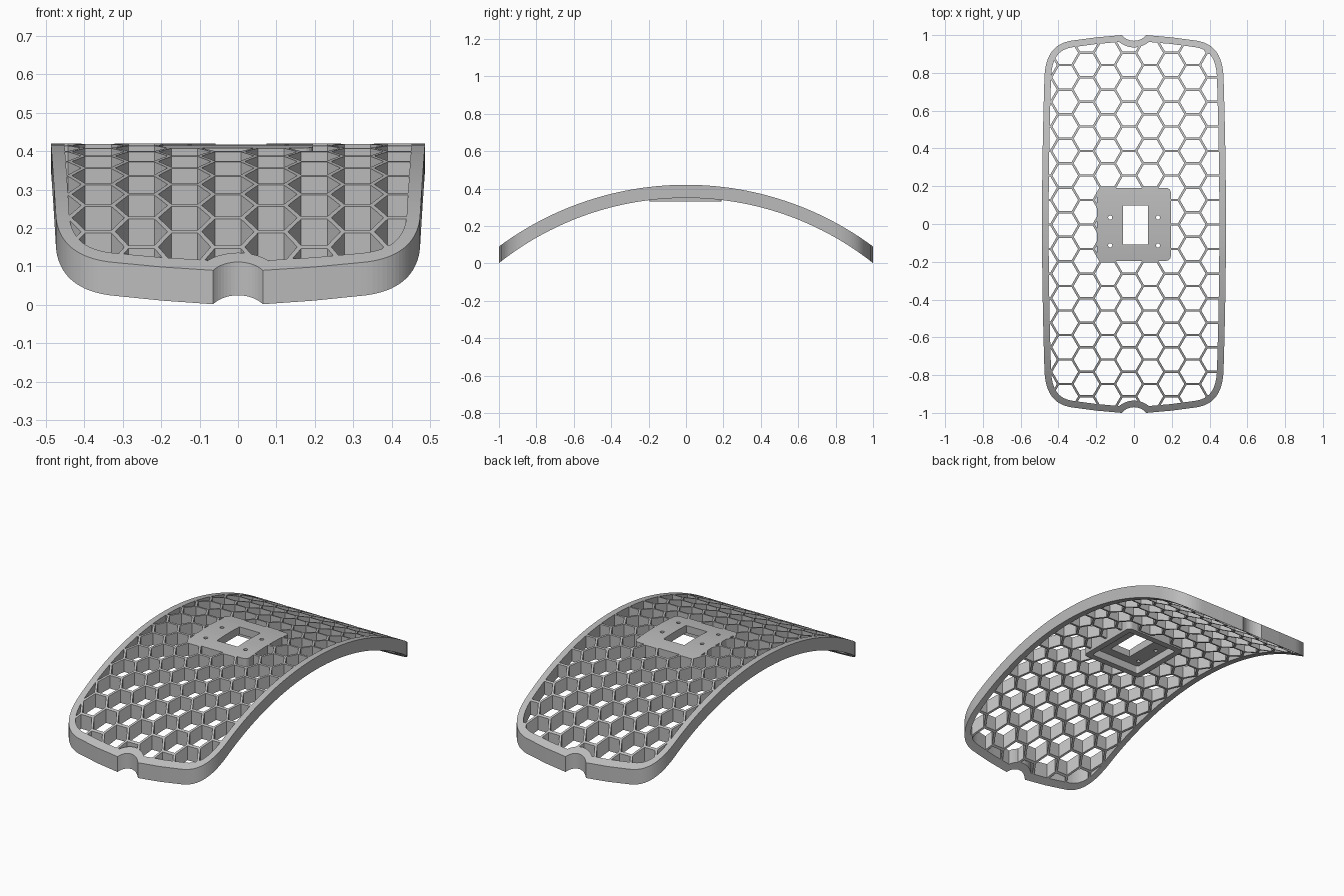
import bpy, bmesh, math
from mathutils import Vector
from mathutils.geometry import interpolate_bezier

cube = bpy.data.objects.get("Cube")
if cube:
    bpy.data.objects.remove(cube)

OUTER_R, INNER_R, CENTRE_Z = 1.68, 1.61, -1.26
RIM = 0.035
PITCH, CELL_R = 0.075, 0.068

grey = bpy.data.materials.new("plain grey")
grey.use_nodes = True
grey.diffuse_color = (0.5, 0.5, 0.5, 1)
grey.node_tree.nodes["Principled BSDF"].inputs["Base Color"].default_value = (0.5, 0.5, 0.5, 1)


def extruded(name, polygons, direction):
    """Extrude closed 3D polygons along a direction into one object."""
    bm = bmesh.new()
    for poly in polygons:
        face = bm.faces.new([bm.verts.new(p) for p in poly])
        new = bmesh.ops.extrude_face_region(bm, geom=[face])["geom"]
        bmesh.ops.translate(bm, vec=direction, verts=[g for g in new if isinstance(g, bmesh.types.BMVert)])
    bmesh.ops.recalc_face_normals(bm, faces=bm.faces)
    mesh = bpy.data.meshes.new(name)
    bm.to_mesh(mesh)
    bm.free()
    obj = bpy.data.objects.new(name, mesh)
    bpy.context.scene.collection.objects.link(obj)
    return obj


def prism(name, outlines, z0=-0.2, z1=0.7):
    return extruded(name, [[(x, y, z0) for x, y in o] for o in outlines], (0, 0, z1 - z0))


def combine(target, cutter, operation):
    """Apply a boolean and discard the cutter."""
    mod = target.modifiers.new("cut", "BOOLEAN")
    mod.operation, mod.object, mod.solver = operation, cutter, "EXACT"
    graph = bpy.context.evaluated_depsgraph_get()
    mesh = bpy.data.meshes.new_from_object(target.evaluated_get(graph))
    target.modifiers.clear()
    target.data = mesh
    bpy.data.objects.remove(cutter)


def ring(cx, cy, r, n, start=0.0, sweep=math.tau):
    return [(cx + r * math.cos(start + sweep * i / n), cy + r * math.sin(start + sweep * i / n)) for i in range(n)]


def rounded_rect(cx, cy, hx, hy, r):
    points = []
    for i, (sx, sy) in enumerate([(1, 1), (-1, 1), (-1, -1), (1, -1)]):
        points += ring(cx + sx * (hx - r), cy + sy * (hy - r), r, 6, i * math.pi / 2, math.pi / 2 * 1.2)[:6]
    return points


def arc(radius, n=80, half=1.1):
    """Points along the arch, in the yz plane."""
    a = math.asin(half / radius)
    return [(-0.7, radius * math.sin(t), CENTRE_Z + radius * math.cos(t))
            for t in (-a + 2 * a * i / n for i in range(n + 1))]


def inset(points, d):
    """Offset a clockwise outline inwards."""
    result = []
    for i, p in enumerate(points):
        a = (Vector(p) - Vector(points[i - 1])).normalized()
        b = (Vector(points[(i + 1) % len(points)]) - Vector(p)).normalized()
        n = Vector((a.y + b.y, -a.x - b.x)).normalized()
        result.append(tuple(Vector(p) + n * d / max(0.5, n.dot(Vector((a.y, -a.x))))))
    return result


# Plan outline: notch, end edge, corner and side, mirrored to four quarters
def bezier(*pts, n):
    return [(p.x, p.y) for p in interpolate_bezier(*[Vector(p) for p in pts], n)]


sweep = math.asin(0.065 / 0.085)
quarter = ring(0, 1.055, 0.085, 8, -math.pi / 2, sweep) + [(0.065, 1.0), (0.2, 0.988)]
quarter += bezier((0.32, 0.972), (0.42, 0.96), (0.468, 0.90), (0.474, 0.78), n=20)
quarter += bezier((0.474, 0.78), (0.481, 0.55), (0.487, 0.3), (0.487, 0), n=10)[1:]
right = quarter + [(x, -y) for x, y in quarter[-2::-1]]
outline = right + [(-x, y) for x, y in right[-2:0:-1]]

# Inset with a positive offset must shrink the outline
inner = inset(outline, RIM)
if max(p[0] for p in inner) > max(p[0] for p in outline):
    inner = inset(outline, -RIM)

# Hexagonal openings, trimmed by the inside of the rim
cells = []
for col in range(-5, 5):
    x = 0.086 + 1.5 * PITCH * col
    shift = (col % 2) * 0.5
    for row in range(-9, 9):
        y = -0.003 + math.sqrt(3) * PITCH * (row + shift)
        cells.append(ring(x, y, CELL_R, 6))
openings = prism("openings", cells)
combine(openings, prism("inside_rim", [inner], -0.3, 0.8), "INTERSECT")

# Arched body with rim and honeycomb
body = extruded("arched_honeycomb_frame", [arc(OUTER_R) + arc(INNER_R)[::-1]], (1.4, 0, 0))
combine(body, prism("outline", [outline]), "INTERSECT")
combine(body, openings, "DIFFERENCE")

# Mounting plate, open below, with a window and four screw holes
footprint = rounded_rect(0, -0.002, 0.195, 0.193, 0.025)
combine(body, prism("plate_space", [footprint]), "DIFFERENCE")
plate = prism("mounting_plate", [footprint], 0.33, 0.6)
under_arch = extruded("under_arch", [arc(OUTER_R) + [(-0.7, 1.1, -0.3), (-0.7, -1.1, -0.3)]], (1.4, 0, 0))
combine(plate, under_arch, "INTERSECT")
combine(plate, prism("pocket", [rounded_rect(0, -0.002, 0.16, 0.158, 0.01)], 0.2, 0.375), "DIFFERENCE")
window = [(-0.058, -0.108), (0.074, -0.108), (0.074, 0.097), (-0.058, 0.097)]
screws = [ring(x, y, 0.011, 16) for x in (-0.126, 0.127) for y in (0.034, -0.113)]
combine(plate, prism("plate_holes", [window] + screws), "DIFFERENCE")

for obj in (body, plate):
    obj.data.materials.clear()
    obj.data.materials.append(grey)
    for poly in obj.data.polygons:
        poly.material_index = 0
        poly.use_smooth = False
